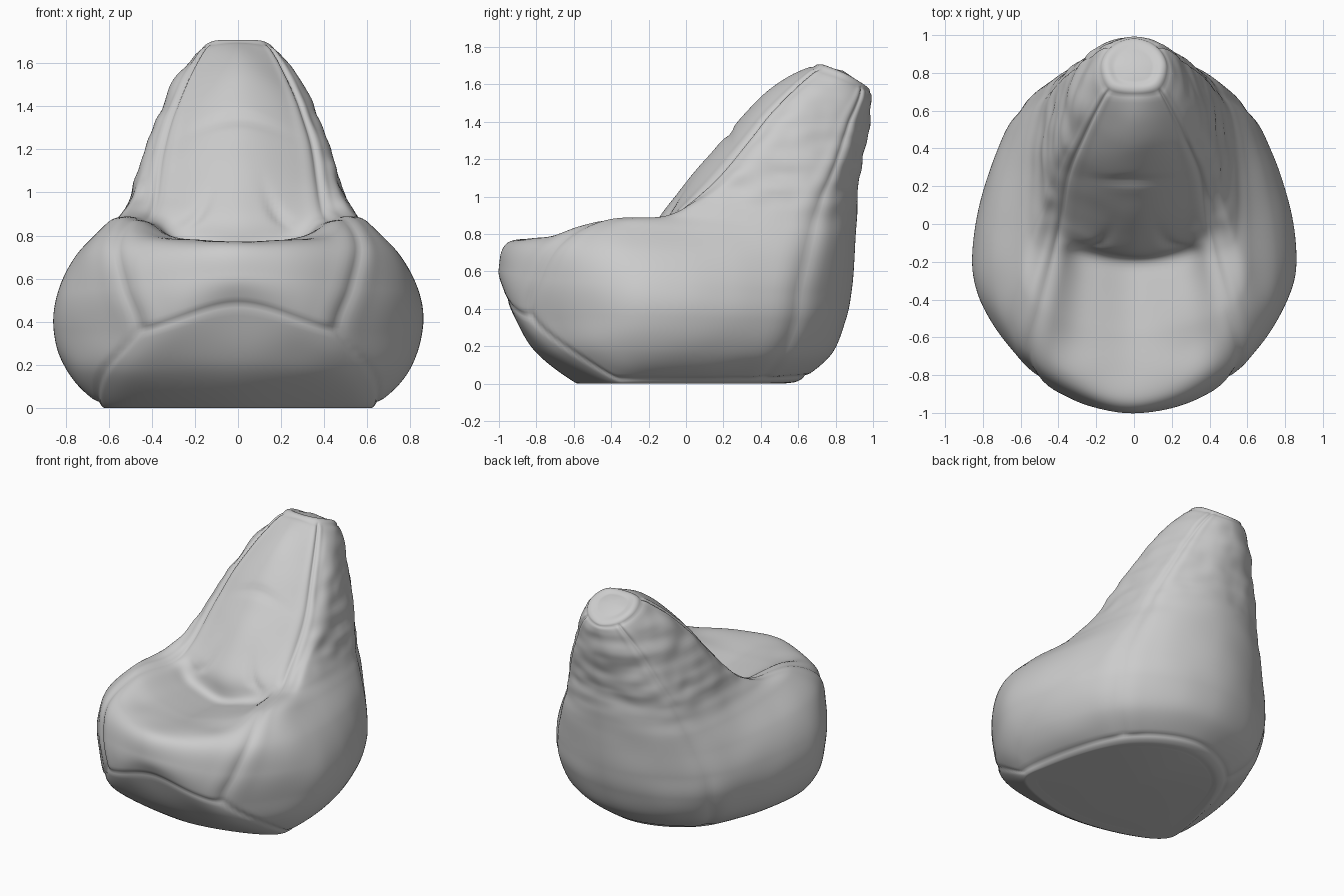
import bpy, bmesh, math
from mathutils import Vector, noise

if "Cube" in bpy.data.objects:
    bpy.data.objects.remove(bpy.data.objects["Cube"])

# Meridian profiles from the floor rim to the top cap (all share the same rows)
front_mid = [(-.60, .01), (-.83, .2), (-.965, .48), (-1, .62), (-.93, .765), (-.6, .755),
             (-.22, .73), (-.13, .91), (.2, 1.31), (.45, 1.575), (.68, 1.70)]
front_seam = [(.56, -.45, .01), (.53, -.69, .17), (.46, -.83, .36), (.525, -.79, .56),
              (.56, -.68, .745), (.50, -.45, .87), (.42, -.14, .875), (.385, .02, .96),
              (.35, .25, 1.2), (.27, .45, 1.45), (.14, .705, 1.685)]
side = [(.61, -.17, .01), (.795, -.22, .18), (.853, -.24, .36), (.84, -.23, .53),
        (.755, -.2, .70), (.62, -.12, .835), (.545, 0, .90), (.485, .17, 1.0),
        (.435, .42, 1.18), (.33, .61, 1.45), (.185, .83, 1.64)]
back_seam = [(.42, .40, .015), (.56, .51, .15), (.605, .585, .34), (.60, .605, .5),
             (.55, .64, .66), (.50, .67, .79), (.46, .69, .88), (.42, .73, 1.0),
             (.35, .80, 1.17), (.25, .88, 1.40), (.128, .94, 1.585)]
back_mid = [(.62, .025), (.78, .16), (.855, .34), (.885, .5), (.90, .66), (.91, .79),
            (.915, .9), (.92, 1.05), (.95, 1.22), (.985, 1.42), (.988, 1.56)]


def mirrored(col):
    return [(-x, y, z) for x, y, z in col]


def on_axis(col):
    return [(0, y, z) for y, z in col]


def catmull(a, b, c, d, t):
    return 0.5 * (2 * b + (c - a) * t + (2 * a - 5 * b + 4 * c - d) * t * t
                  + (3 * b - a - 3 * c + d) * t ** 3)


def smooth(x, a, b):
    t = min(1, max(0, (x - a) / (b - a)))
    return t * t * (3 - 2 * t)


def bump(x, w):
    return math.exp(-(x / w) ** 2)


columns = [on_axis(front_mid), front_seam, side, back_seam, on_axis(back_mid),
           mirrored(back_seam), mirrored(side), mirrored(front_seam)]
base_mid = Vector((0, 0, 0))
cap_mid = Vector((0, .84, 1.66))

# Add a flat inner ring under the base and a domed inner ring on the cap
grid = []
for col in columns:
    pts = [Vector(p) for p in col]
    under = base_mid.lerp(pts[0], .85)
    under.z = 0
    over = pts[-1].lerp(cap_mid, .5) + Vector((0, .003, .01))
    grid.append([under] + pts + [over])

NU, NV = 24, 14                      # samples per column gap and row gap
ROWS, COLS = len(grid[0]), len(grid)


def along(col, v):
    i = min(int(v), ROWS - 2)
    b, c = col[i], col[i + 1]
    a = col[i - 1] if i > 0 else 2 * b - c
    d = col[i + 2] if i + 2 < ROWS else 2 * c - b
    return catmull(a, b, c, d, v - i)


def relief(u, v, p):
    """Seams, folds and wrinkles; u runs 0 (front) to 4 (back), v is the row."""
    hem = 2 - 1.85 * smooth(u, .95, 1.5)            # edge of the bottom panel
    d = -.008 * bump(v - hem, .08 + .18 * bump(u - 1.22, .2))
    above = smooth(v, hem - .05, hem + .1) * (1 - smooth(v, 9.9, 10.05))
    faint = 1 - .7 * bump(v - 5.4, .9)              # seams soften over the arms
    seams = bump(u - 1, .05) * faint + .7 * bump(u - 3, .05)
    d -= .010 * above * seams
    d += .004 * above * (bump(abs(u - 1) - .15, .09) + bump(abs(u - 3) - .15, .09))
    d -= .006 * bump(v - 10, .08)                   # cap seam
    d -= .015 * bump(v - 6.05, .2) * (1 - smooth(u, .6, 1))   # seat crease
    d -= .022 * bump(u - .58, .2) * smooth(v, 4.1, 4.8) * (1 - smooth(v, 6, 6.7))  # arm folds
    d -= .016 * bump(u - .4 - .3 * (7 - v), .07) * bump(v - 6.8, .4)
    d -= .014 * bump(v - 8.1, .08) * bump(u, .4)              # backrest crease
    # puffed flanks over the hem
    d += .012 * bump(v - .55, .4) * smooth(u, 1.3, 1.8) * (1 - smooth(u, 2.4, 2.9))
    # horizontal puckers on the sides and rear of the backrest
    mask = smooth(v, 5.5, 7.5) * (1 - smooth(v, 9.5, 10)) * (.1 + .9 * smooth(u, 1, 1.5))
    d += .010 * mask * noise.noise(Vector((p.x * 4, p.y * 4, p.z * 12)))
    d += .006 * mask * noise.noise(p * 9)
    # soft lumps of the filling
    d += .006 * smooth(v, .3, 1.5) * (1 - smooth(v, 9.3, 10)) * noise.noise(p * 4)
    return d


# Loft the cover
bm = bmesh.new()
rings, offset = [], []
for j in range((ROWS - 1) * NV + 1):
    v = j / NV
    knots = [along(col, v) for col in grid]
    ring = []
    for i in range(COLS * NU):
        k, t = divmod(i, NU)
        p = catmull(*[knots[(k + n) % COLS] for n in (-1, 0, 1, 2)], t / NU)
        u = i / NU
        ring.append(bm.verts.new(p))
        offset.append(relief(min(u, COLS - u), v - 1, p))
    rings.append(ring)
n = COLS * NU
for lo, hi in zip(rings, rings[1:]):
    for i in range(n):
        bm.faces.new((lo[i], lo[(i + 1) % n], hi[(i + 1) % n], hi[i]))

# Close the base and the cap
bottom, top = bm.verts.new(base_mid), bm.verts.new(cap_mid + Vector((0, .002, .012)))
offset += [0, 0]
for i in range(n):
    bm.faces.new((bottom, rings[0][(i + 1) % n], rings[0][i]))
    bm.faces.new((top, rings[-1][i], rings[-1][(i + 1) % n]))
bmesh.ops.recalc_face_normals(bm, faces=bm.faces[:])
bm.normal_update()
normals = [vert.normal.copy() for vert in bm.verts]
for vert, normal, d in zip(bm.verts, normals, offset):
    vert.co += normal * d
    vert.co.z = max(0, vert.co.z)

mesh = bpy.data.meshes.new("bean_bag_chair")
bm.to_mesh(mesh)
bm.free()
mesh.polygons.foreach_set("use_smooth", [True] * len(mesh.polygons))
chair = bpy.data.objects.new("bean_bag_chair", mesh)
bpy.context.collection.objects.link(chair)
